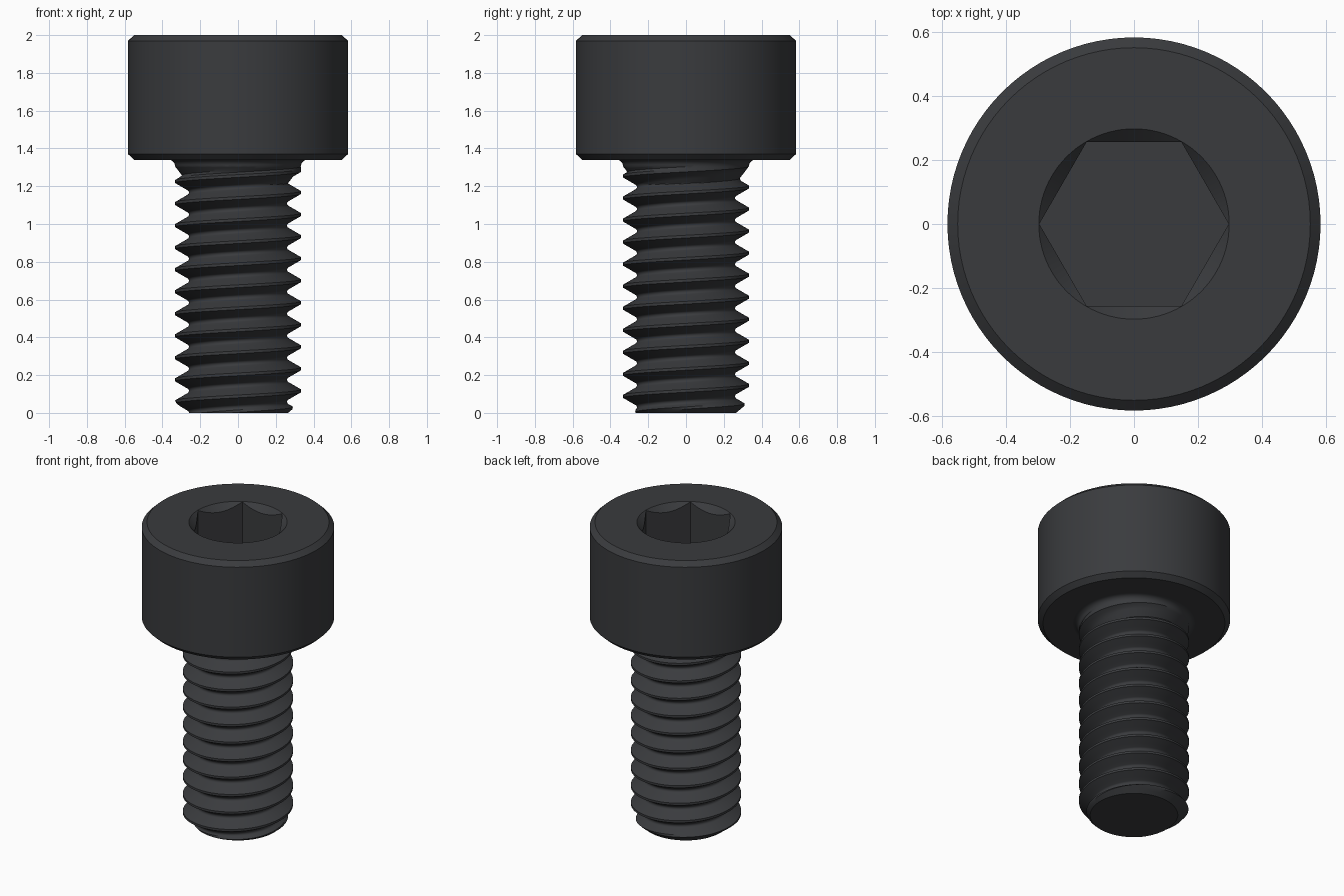
import bpy, bmesh, math

if "Cube" in bpy.data.objects:
    bpy.data.objects.remove(bpy.data.objects["Cube"])

N = 96                      # segments around
PITCH = 0.7 / 6             # thread pitch
CREST, ROOT = 0.333, 0.260  # thread radii
RHO = 0.0155                # root rounding radius
Z_FILLET, Z_HEAD = 1.305, 1.34

black = bpy.data.materials.new("black_steel")
black.diffuse_color = (0.042, 0.044, 0.048, 1)
black.use_nodes = True
black.node_tree.nodes["Principled BSDF"].inputs["Base Color"].default_value = black.diffuse_color


def make_object(name, bm, smooth=True):
    bmesh.ops.recalc_face_normals(bm, faces=bm.faces[:])
    mesh = bpy.data.meshes.new(name)
    bm.to_mesh(mesh)
    bm.free()
    ob = bpy.data.objects.new(name, mesh)
    bpy.context.collection.objects.link(ob)
    mesh.materials.append(black)
    return ob


def activate(ob):
    bpy.ops.object.select_all(action='DESELECT')
    ob.select_set(True)
    bpy.context.view_layer.objects.active = ob


def lathe(name, profile, sides):
    """Closed solid of revolution from (radius, z) points."""
    bm = bmesh.new()
    rings = [[bm.verts.new((r * math.cos(2 * math.pi * i / sides),
                            r * math.sin(2 * math.pi * i / sides), z))
              for i in range(sides)] for r, z in profile]
    for a, b in zip(rings, rings[1:]):
        for i in range(sides):
            j = (i + 1) % sides
            bm.faces.new((a[i], a[j], b[j], b[i]))
    bm.faces.new(rings[0])
    bm.faces.new(rings[-1])
    return make_object(name, bm)


# Cap head with chamfered rims
head = lathe("head", [(0.55, Z_HEAD), (0.582, Z_HEAD + 0.03),
                      (0.582, 1.97), (0.55, 2.0)], N)

# Hex socket and its conical lead-in
hex_cutter = lathe("hex_cutter", [(0.2955, 1.66), (0.2955, 2.1)], 6)
cone_cutter = lathe("cone_cutter", [(0.197, 1.9), (0.317, 2.02)], N)
for cutter in (hex_cutter, cone_cutter):
    activate(head)
    mod = head.modifiers.new("socket", 'BOOLEAN')
    mod.operation = 'DIFFERENCE'
    mod.solver = 'EXACT'
    mod.object = cutter
    bpy.ops.object.modifier_apply(modifier=mod.name)
    bpy.data.objects.remove(cutter)


# Thread radius: flat crest, 60 degree flanks, rounded root, runout and end chamfer
D_CREST = 0.0073
D_ROOT = PITCH / 2 - RHO * math.sin(math.pi / 3)


def thread_radius(z, turn):
    d = abs((z / PITCH - turn + 0.5) % 1 - 0.5) * PITCH
    if d < D_CREST:
        r = CREST
    elif d < D_ROOT:
        r = CREST - (d - D_CREST) * math.sqrt(3)
    else:
        u = PITCH / 2 - d
        r = ROOT + RHO - math.sqrt(max(RHO * RHO - u * u, 0))
    r = max(r, min(CREST, ROOT + (z - 1.21) * 0.77))
    return min(r, 0.265 + z * 1.2)


# Threaded shank: grid that follows the helix, clamped at both ends
half = [D_CREST, 0.02, 0.032] + [PITCH / 2 - RHO * math.sin(math.radians(a))
                                 for a in (60, 45, 30, 15, 0)]
offsets = [-d for d in reversed(half)] + half
bm = bmesh.new()
columns = []
for i in range(N + 1):
    turn = i / N
    ang = 2 * math.pi * (i % N) / N
    pts = []
    for k in range(-2, 13):
        for d in offsets:
            z = min(max((k + turn) * PITCH + d, 0), Z_FILLET)
            pts.append((thread_radius(z, turn), z))
    # fillet under the head, then a stub inside it
    for s in range(1, 7):
        a = math.radians(15 * s)
        pts.append((CREST + 0.035 * (1 - math.cos(a)), Z_FILLET + 0.035 * math.sin(a)))
    pts.append((0.368, 1.36))
    columns.append([bm.verts.new((r * math.cos(ang), r * math.sin(ang), z)) for r, z in pts])
for a, b in zip(columns, columns[1:]):
    for j in range(len(a) - 1):
        bm.faces.new((a[j], b[j], b[j + 1], a[j + 1]))
bmesh.ops.remove_doubles(bm, verts=bm.verts[:], dist=0.00005)
bmesh.ops.holes_fill(bm, edges=[e for e in bm.edges if e.is_boundary], sides=0)
shank = make_object("threaded_shank", bm)

for ob in (head, shank):
    activate(ob)
    bpy.ops.object.shade_smooth_by_angle(angle=math.radians(30))
